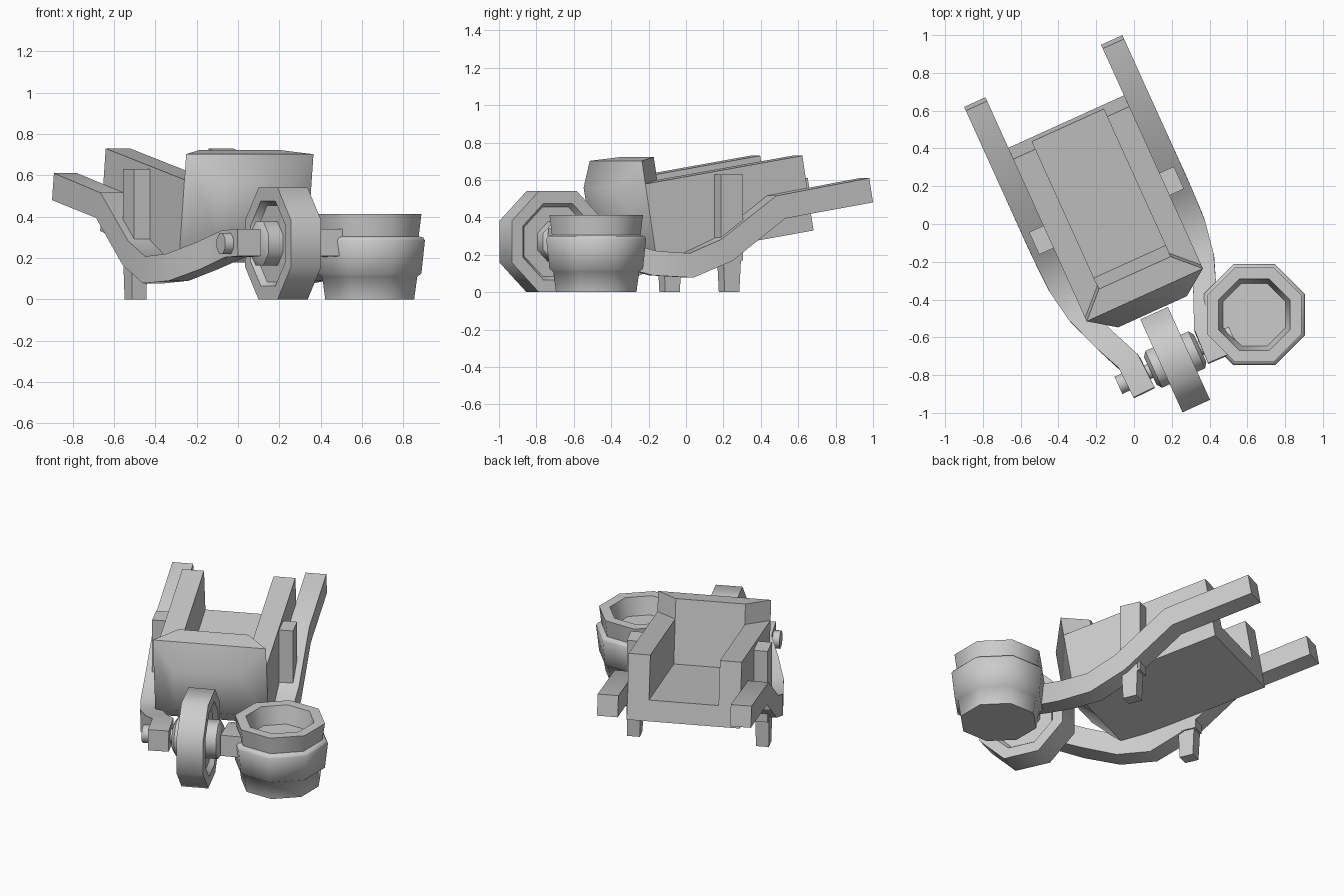
import bpy, bmesh, math
from mathutils import Matrix, Vector

cube = bpy.data.objects.get("Cube")
if cube:
    bpy.data.objects.remove(cube)

grey = bpy.data.materials.new("plain_grey")
grey.use_nodes = True
grey.diffuse_color = (0.6, 0.6, 0.6, 1)
grey.node_tree.nodes["Principled BSDF"].inputs["Base Color"].default_value = (0.6, 0.6, 0.6, 1)

# Barrow frame: local x across, local -y towards the wheel
BARROW = Matrix.Rotation(math.radians(24.4), 4, 'Z') @ Matrix.Translation((-0.103, 0, 0))
# Tray frame: origin at the lower back edge, tipped forward
TRAY = BARROW @ Matrix.Translation((0, 0.642, 0.33)) @ Matrix.Rotation(math.radians(9.3), 4, 'X')


def loft(name, rings, matrix, smooth=30):
    """Skin a row of equal-sized rings and cap both ends."""
    bm = bmesh.new()
    rows = [[bm.verts.new(p) for p in ring] for ring in rings]
    n = len(rows[0])
    for a, b in zip(rows, rows[1:]):
        for i in range(n):
            j = (i + 1) % n
            bm.faces.new((a[i], a[j], b[j], b[i]))
    bm.faces.new(rows[0])
    bm.faces.new(rows[-1])
    bm.transform(matrix)
    bmesh.ops.recalc_face_normals(bm, faces=bm.faces)
    mesh = bpy.data.meshes.new(name)
    bm.to_mesh(mesh)
    bm.free()
    mesh.materials.append(grey)
    obj = bpy.data.objects.new(name, mesh)
    bpy.context.collection.objects.link(obj)
    bpy.ops.object.select_all(action='DESELECT')
    obj.select_set(True)
    bpy.context.view_layer.objects.active = obj
    bpy.ops.object.shade_smooth_by_angle(angle=math.radians(smooth))
    return obj


def rect(x, y, hx, hy, z):
    """Horizontal rectangle."""
    return [(x - hx, y - hy, z), (x + hx, y - hy, z), (x + hx, y + hy, z), (x - hx, y + hy, z)]


def upright(w, y, z0, z1):
    """Rectangle facing along y."""
    return [(-w, y, z0), (w, y, z0), (w, y, z1), (-w, y, z1)]


def octagon(apothem):
    r = apothem / math.cos(math.pi / 8)
    return [(r * math.cos((i + 0.5) * math.pi / 4), r * math.sin((i + 0.5) * math.pi / 4))
            for i in range(8)]


def lathe_x(name, profile, matrix, smooth=50):
    """Eight-sided turned part about the x axis; profile is (x, apothem)."""
    return loft(name, [[(x, a, b) for a, b in octagon(r)] for x, r in profile], matrix, smooth)


# Tray: U-shaped channel, open at the back
W, T, H, LENGTH, FRONT_H = 0.338, 0.13, 0.405, 0.934, 0.53
inner = W - T
channel = [(-W, 0), (W, 0), (W, H), (inner, H), (inner, T), (-inner, T), (-inner, H), (-W, H)]
loft("tray_channel", [[(x, y, z) for x, z in channel] for y in (0, T - LENGTH)], TRAY)

# Front wall: solid end with a bulging nose
loft("tray_front_wall", [
    upright(W, T - LENGTH, 0, H),
    upright(W, -LENGTH, 0, H),
], TRAY)
loft("tray_nose", [
    upright(W, -LENGTH, 0, FRONT_H),
    upright(0.2, -LENGTH - 0.12, 0.125, FRONT_H - 0.125),
], TRAY, 60)

# Raised lip, mitred at its ends
loft("tray_front_lip", [
    [(-W, -LENGTH, z), (W, -LENGTH, z), (inner, T - LENGTH, z), (-inner, T - LENGTH, z)]
    for z in (H, FRONT_H)
], TRAY)

# Handle beams: (across, along, height) centre line swept with a box section
path = [Vector(p) for p in (
    (0.398, 0.925, 0.545), (0.398, 0.395, 0.455), (0.398, 0.08, 0.225),
    (0.392, -0.12, 0.143), (0.36, -0.31, 0.155), (0.29, -0.5, 0.21),
    (0.222, -0.66, 0.268), (0.217, -0.836, 0.275))]


def beam_rings(side):
    rings = []
    for i, p in enumerate(path):
        before = (p - path[max(i - 1, 0)]).normalized()
        after = (path[min(i + 1, len(path) - 1)] - p).normalized()
        along = (before + after).normalized()
        across = along.cross(Vector((0, 0, 1))).normalized()
        up = across.cross(along)
        ring = [p + across * a * 0.062 + up * b * 0.066
                for a, b in ((-1, -1), (1, -1), (1, 1), (-1, 1))]
        rings.append([(side * q.x, q.y, q.z) for q in ring])
    return rings


for side, label in ((1, "left"), (-1, "right")):
    loft(label + "_handle_beam", beam_rings(side), BARROW)
    # Strut against the tray and tapered leg below the beam
    loft(label + "_strut", [rect(side * 0.378, 0.125, 0.043, 0.065, z) for z in (0.17, 0.63)], BARROW)
    loft(label + "_leg", [
        rect(side * 0.385, 0.125, 0.038, 0.043, 0),
        rect(side * 0.385, 0.125, 0.042, 0.055, 0.25),
    ], BARROW)

# Wheel with recessed sides and a wide hub
AXLE = BARROW @ Matrix.Translation((0.005, -0.744, 0.27))
half = [(-0.145, 0.08), (-0.125, 0.107), (-0.05, 0.107), (-0.05, 0.185), (-0.08, 0.205), (-0.08, 0.27)]
lathe_x("wheel", half + [(-x, r) for x, r in reversed(half)], AXLE)
lathe_x("axle", [(-0.29, 0.04), (0.29, 0.04)], AXLE)
for side, label in ((1, "left"), (-1, "right")):
    lathe_x(label + "_axle_nut", [(side * 0.27, 0.05), (side * 0.33, 0.05)], AXLE)

# Octagonal planter: (apothem, height) from the foot, over the rim, to the inner floor
pot = [(0.215, 0), (0.23, 0.11), (0.25, 0.125), (0.267, 0.285), (0.258, 0.3), (0.237, 0.305),
       (0.25, 0.412), (0.19, 0.412), (0.165, 0.3)]
loft("planter", [[(x, y, z) for x, y in octagon(r)] for r, z in pot],
     Matrix.Translation((0.637, -0.48, 0)), 50)
